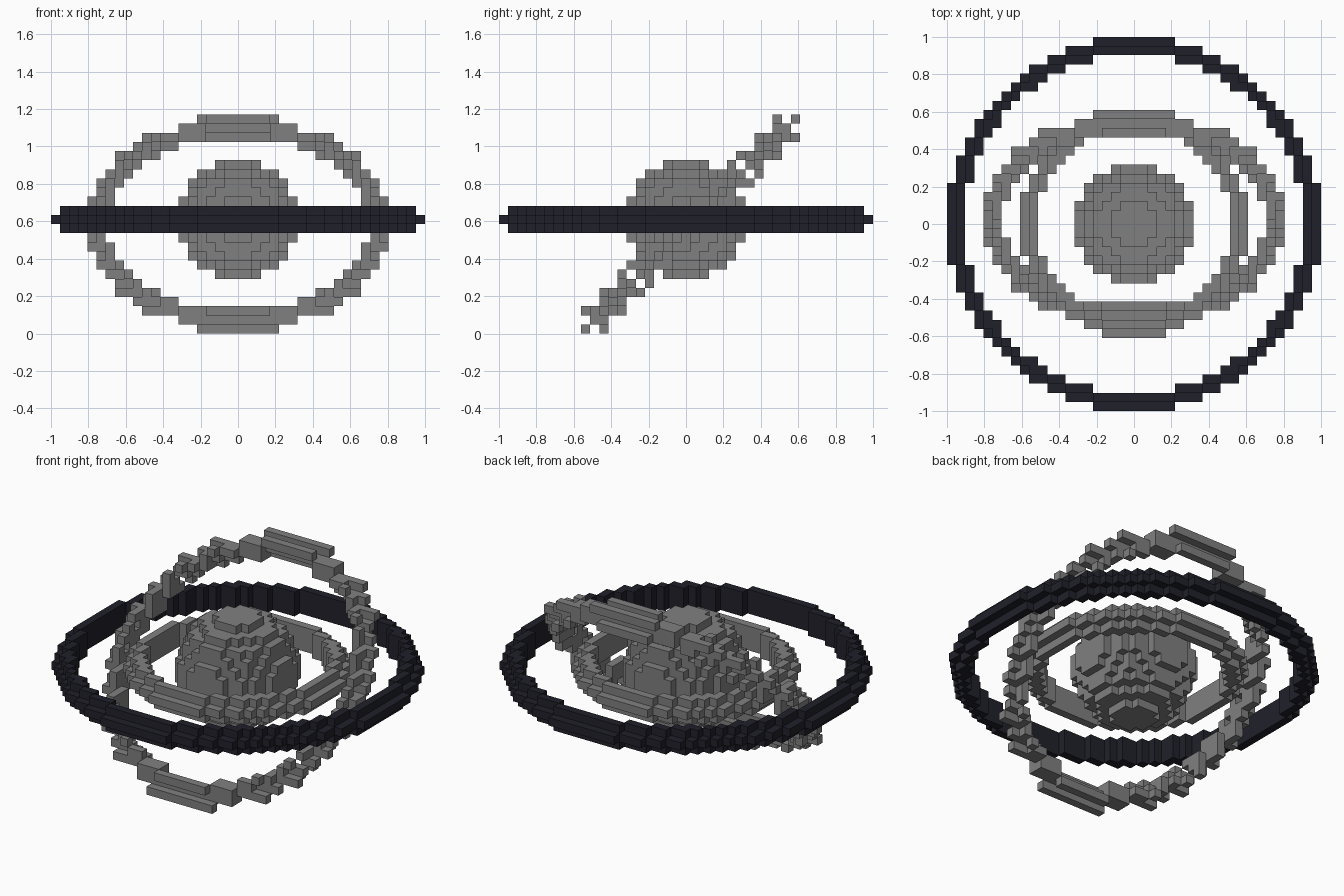
import bpy, bmesh, math
from mathutils import Vector

cube = bpy.data.objects.get("Cube")
if cube:
    bpy.data.objects.remove(cube, do_unlink=True)

U = 2 / 41          # edge length of one block
CENTRE_Z = 12.5     # height of the shared centre, in blocks


def material(name, rgb):
    mat = bpy.data.materials.new(name)
    mat.use_nodes = True
    mat.diffuse_color = (*rgb, 1)
    mat.node_tree.nodes["Principled BSDF"].inputs["Base Color"].default_value = (*rgb, 1)
    return mat


def build_blocks(name, cells, mat):
    """Make one mesh from the outer faces of a set of unit blocks."""
    bm = bmesh.new()
    corners = {}

    def corner(p):
        key = tuple(round(c * 2) for c in p)
        if key not in corners:
            corners[key] = bm.verts.new((p + Vector((0, 0, CENTRE_Z))) * U)
        return corners[key]

    for cell in sorted(cells):
        for axis in range(3):
            for sign in (-1, 1):
                step = [0, 0, 0]
                step[axis] = sign
                if tuple(c + s for c, s in zip(cell, step)) in cells:
                    continue
                n = Vector(step)
                a = Vector([float(i == (axis + 1) % 3) for i in range(3)])
                b = n.cross(a)
                mid = Vector(cell) + n / 2
                bm.faces.new([corner(mid + (a * i + b * j) / 2)
                              for i, j in ((-1, -1), (1, -1), (1, 1), (-1, 1))])
    mesh = bpy.data.meshes.new(name)
    bm.to_mesh(mesh)
    bm.free()
    mesh.materials.append(mat)
    obj = bpy.data.objects.new(name, mesh)
    bpy.context.collection.objects.link(obj)


def ring(radius):
    """Flat ring two blocks wide; only its middle layer reaches the rim."""
    span = range(-radius, radius + 1)
    return {(x, y, z) for x in span for y in span for z in (-1, 0, 1)
            if radius - 1.5 < math.hypot(x, y) < radius + 0.5 - abs(z)}


def tilt(cells):
    """Turn blocks 45 degrees about x and snap them back to the grid."""
    c = math.sqrt(0.5)
    return {(x, math.ceil(c * (y - z)), math.floor(c * (y + z))) for x, y, z in cells}


grey = material("mid_grey", (0.216, 0.216, 0.216))
dark = material("dark_navy", (0.0144, 0.0144, 0.0232))

# Central ball
span = range(-6, 7)
ball = {(x, y, z) for x in span for y in span for z in span
        if math.hypot(x, y, z) < 6.5}
build_blocks("core_ball", ball, grey)

# Rings around the ball
build_blocks("inner_ring", ring(12), grey)
build_blocks("tilted_ring", tilt(ring(16)), grey)
build_blocks("outer_ring", ring(20), dark)
